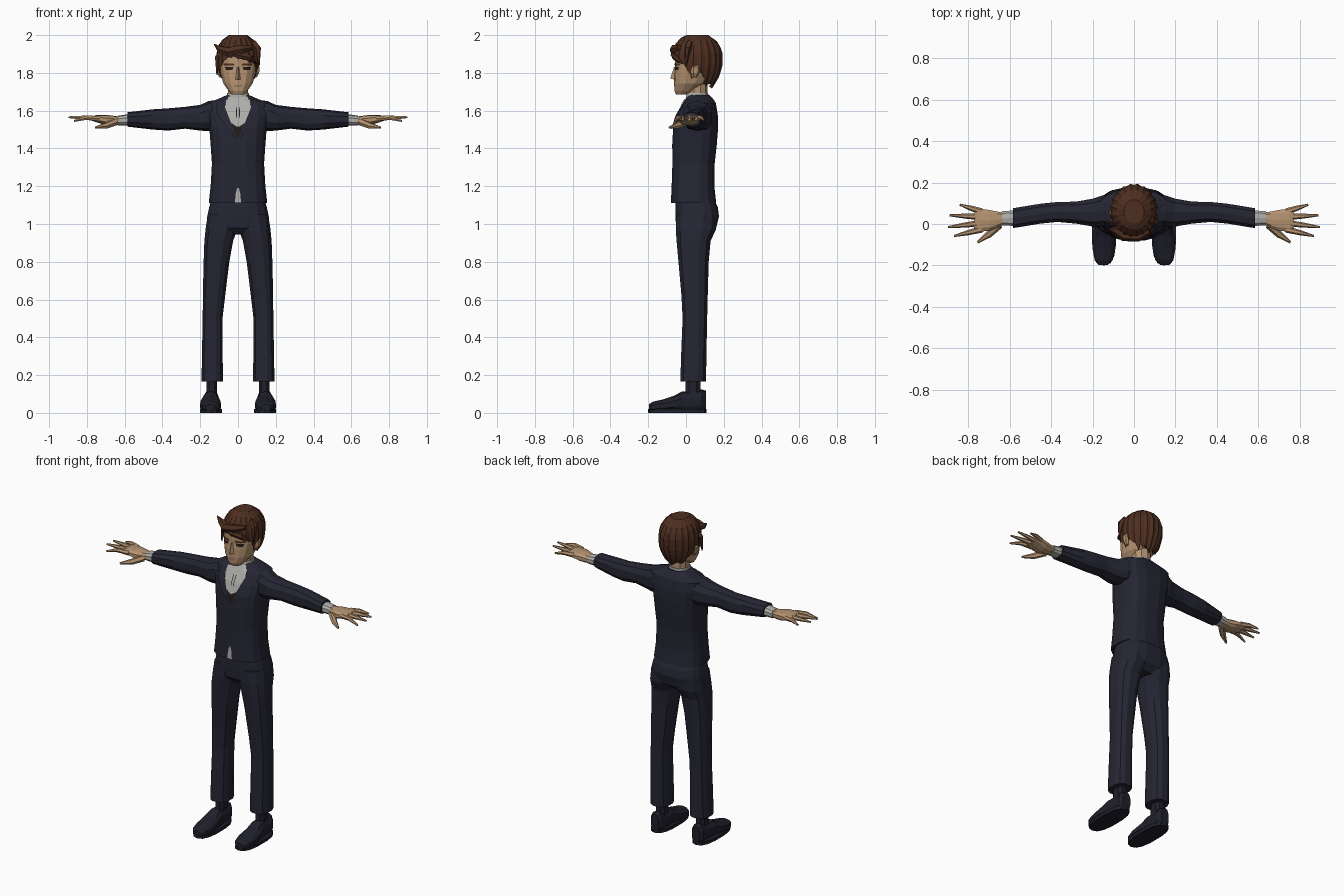
import bpy, bmesh, math, random
from mathutils import Vector
from mathutils.bvhtree import BVHTree

random.seed(4)


def material(name, rgb):
    m = bpy.data.materials.new(name)
    m.diffuse_color = (*rgb, 1)
    return m


SUIT = material("navy_cloth", (0.019, 0.019, 0.034))
SHOE = material("dark_leather", (0.014, 0.014, 0.024))
SHIRT = material("grey_white_cloth", (0.42, 0.42, 0.40))
SKIN = material("skin", (0.46, 0.29, 0.165))
LIP = material("dark_skin", (0.20, 0.11, 0.06))
HAIR = material("brown_hair", (0.075, 0.027, 0.014))
DARK = material("dark_brown", (0.018, 0.011, 0.009))


def make(name, verts, faces, mat, fix=True):
    me = bpy.data.meshes.new(name)
    me.from_pydata(verts, [], faces)
    if fix:
        bm = bmesh.new()
        bm.from_mesh(me)
        bmesh.ops.recalc_face_normals(bm, faces=bm.faces)
        bm.to_mesh(me)
        bm.free()
    me.materials.append(mat)
    ob = bpy.data.objects.new(name, me)
    bpy.context.collection.objects.link(ob)
    return ob


def skin_rings(n, rows):
    """Quads between rings of n points, with both ends closed."""
    f = [(r * n + i, r * n + (i + 1) % n, (r + 1) * n + (i + 1) % n, (r + 1) * n + i)
         for r in range(rows - 1) for i in range(n)]
    return f + [tuple(range(n)), tuple(range((rows - 1) * n, rows * n))]


def loft(name, axis, rings, mat, n=12, p=2.5, side=1):
    """Rounded-box rings: (position, a0, a1, b0, b1) across the chosen axis."""
    fit = math.cos(math.pi / n) ** (2 / p)
    verts = []
    for t, a0, a1, b0, b1 in rings:
        for i in range(n):
            ang = (i + 0.5) * 2 * math.pi / n
            c, s = math.cos(ang), math.sin(ang)
            a = (a0 + a1) / 2 + (a1 - a0) / 2 * math.copysign(abs(c) ** (2 / p), c) / fit
            b = (b0 + b1) / 2 + (b1 - b0) / 2 * math.copysign(abs(s) ** (2 / p), s) / fit
            x, y, z = {"x": (t, a, b), "y": (a, t, b), "z": (a, b, t)}[axis]
            verts.append((x * side, y, z))
    return make(name, verts, skin_rings(n, len(rings)), mat)


def tube(name, points, radii, mat, n=6, flat=1.0):
    """Tapered tube through points, flattened vertically by flat."""
    pts = [Vector(q) for q in points]
    verts = []
    for k, q in enumerate(pts):
        d = (pts[min(k + 1, len(pts) - 1)] - pts[max(k - 1, 0)]).normalized()
        u = d.cross(Vector((0, 0, 1))).normalized()
        w = u.cross(d)
        for i in range(n):
            a = i * 2 * math.pi / n
            verts.append(q + radii[k] * (math.cos(a) * u + flat * math.sin(a) * w))
    return make(name, verts, skin_rings(n, len(pts)), mat)


def plate(name, target, rows, mat, lift=0.004, nx=5, sub=5):
    """Thin patch laid on the front of target; rows are (z, x0, x1) from the top down."""
    me = target.data
    tree = BVHTree.FromPolygons([v.co for v in me.vertices], [tuple(q.vertices) for q in me.polygons])
    lines = []
    for (z0, a0, b0), (z1, a1, b1) in zip(rows, rows[1:]):
        for k in range(sub + (rows[-1][0] == z1)):
            t = k / sub
            lines.append((z0 + (z1 - z0) * t, a0 + (a1 - a0) * t, b0 + (b1 - b0) * t))
    verts = []
    for z, a, b in lines:
        for i in range(nx + 1):
            x = a + (b - a) * i / nx
            hit = tree.ray_cast(Vector((x, -2, z)), Vector((0, 1, 0)))[0]
            verts.append((x, (hit.y if hit else 0.0) - lift, z))
    w = nx + 1
    faces = [(r * w + i, (r + 1) * w + i, (r + 1) * w + i + 1, r * w + i + 1)
             for r in range(len(lines) - 1) for i in range(nx)]
    return make(name, verts, faces, mat, fix=False)


# Jacket body
jacket = loft("jacket", "z", [
    (1.11, -.155, .155, -.08, .16), (1.20, -.145, .145, -.076, .15),
    (1.32, -.138, .138, -.072, .152), (1.42, -.145, .145, -.073, .163),
    (1.51, -.152, .152, -.068, .17), (1.58, -.168, .168, -.045, .168),
    (1.64, -.165, .165, -.012, .158), (1.66, -.11, .11, 0, .145),
    (1.682, -.06, .06, .012, .125)], SUIT, n=16, p=2.8)

# Shirt front, waistcoat, collar, tie edges and the gap at the hem
plate("shirt_front", jacket, [(1.675, -.05, .05), (1.62, -.07, .07), (1.535, -.037, .037),
                              (1.515, -.006, .006)], SHIRT)
plate("waistcoat", jacket, [(1.535, -.037, .037), (1.455, -.002, .002)], DARK, lift=.003)
plate("hem_gap", jacket, [(1.19, -.005, .005), (1.16, -.012, .012), (1.115, -.016, .016)], SHIRT)
loft("shirt_collar", "z", [(1.65, -.066, .066, -.002, .125), (1.693, -.057, .057, .004, .117)],
     SHIRT, n=12, p=2.2)
for s, tag in ((1, "left"), (-1, "right")):
    def span(z, a, b):
        return (z, min(a * s, b * s), max(a * s, b * s))
    plate("lapel_" + tag, jacket, [span(1.66, .07, .10), span(1.62, .07, .115), span(1.57, .052, .105),
                                   span(1.455, .002, .012)], SUIT, lift=.008)
    plate("collar_wing_" + tag, jacket, [span(1.66, .012, .065), span(1.635, .02, .068),
                                         span(1.605, .045, .052)], SHIRT, lift=.009)
    plate("tie_edge_" + tag, jacket, [span(1.62, .007, .011), span(1.56, .005, .009)], DARK, lift=.007, nx=1)

    # Sleeve and cuff
    loft("sleeve_" + tag, "x", [
        (.09, .01, .14, 1.51, 1.655), (.155, -.012, .137, 1.495, 1.648), (.20, -.012, .122, 1.497, 1.628),
        (.28, .002, .108, 1.507, 1.618), (.37, .010, .106, 1.497, 1.610),
        (.45, .002, .098, 1.502, 1.605), (.585, -.02, .076, 1.517, 1.59)], SUIT, n=10, side=s)
    loft("shirt_cuff_" + tag, "x", [(.57, -.01, .066, 1.522, 1.582), (.636, -.006, .062, 1.522, 1.572)],
         SHIRT, n=10, side=s)

    # Hand
    loft("palm_" + tag, "x", [
        (.62, 0, .055, 1.527, 1.567), (.66, -.018, .06, 1.522, 1.572), (.70, -.034, .068, 1.524, 1.577),
        (.75, -.036, .074, 1.54, 1.576), (.772, -.028, .066, 1.547, 1.57)], SKIN, n=10, side=s)
    fingers = {"index": (-.026, .868, -.058, 1.545), "middle": (.005, .897, -.015, 1.565),
               "ring": (.034, .89, .042, 1.566), "little": (.06, .84, .093, 1.553)}
    for fname, (y0, x1, y1, z1) in fingers.items():
        tube(fname + "_finger_" + tag, [(.735 * s, y0, 1.558), ((.735 + x1) / 2 * s, (y0 + y1) / 2, 1.563),
                                        (x1 * s, y1, z1)], (.016, .0125, .005), SKIN)
    tube("thumb_" + tag, [(.65 * s, -.003, 1.54), (.70 * s, -.05, 1.52), (.755 * s, -.088, 1.51)],
         (.02, .017, .006), SKIN)

    # Trouser leg
    loft("trouser_leg_" + tag, "z", [
        (1.05, .01, .16, -.05, .16), (.97, .004, .172, -.054, .158), (.91, .026, .178, -.05, .13),
        (.80, .046, .182, -.04, .12), (.62, .068, .186, -.024, .115), (.50, .082, .187, -.018, .112),
        (.30, .081, .191, -.026, .108), (.165, .080, .193, -.03, .106)], SUIT, n=12, side=s)

    # Sock, shoe and sole
    loft("sock_" + tag, "z", [(.19, .11, .165, 0, .075), (.09, .11, .168, -.005, .078)], SHOE, n=8, side=s)
    loft("shoe_" + tag, "y", [
        (-.197, .125, .172, .008, .045), (-.175, .103, .19, .004, .058), (-.12, .09, .20, .004, .07),
        (-.06, .093, .198, .004, .09), (-.02, .10, .188, .004, .112), (.04, .103, .182, .004, .112),
        (.085, .102, .182, .004, .122), (.105, .115, .168, .006, .115)], SHOE, n=10, p=2.3, side=s)
    loft("sole_" + tag, "z", [(0, .086, .202, -.198, .106), (.02, .086, .202, -.198, .106)],
         SHOE, n=14, p=2.6, side=s)

# Hips
loft("trouser_hips", "z", [
    (1.14, -.138, .138, -.052, .145), (1.09, -.152, .152, -.056, .168), (1.04, -.163, .163, -.056, .175),
    (.98, -.165, .165, -.052, .16), (.945, -.09, .09, -.02, .12)], SUIT, n=16, p=2.8)

# Neck and head
loft("neck", "z", [(1.64, -.052, .052, .01, .112), (1.76, -.052, .052, .005, .112)], SKIN, n=10, p=2.1)
head = loft("head", "z", [
    (1.685, -.032, .032, -.052, .0), (1.705, -.05, .05, -.06, .05), (1.745, -.078, .078, -.061, .105),
    (1.79, -.09, .09, -.06, .14), (1.83, -.097, .097, -.056, .155), (1.90, -.10, .10, -.055, .165),
    (1.955, -.075, .075, -.03, .14)], SKIN, n=14, p=2.4)

# Nose
make("nose", [(-.009, -.052, 1.83), (.009, -.052, 1.83), (-.017, -.054, 1.762), (.017, -.054, 1.762),
              (0, -.083, 1.77), (0, -.064, 1.83)],
     [(0, 2, 4, 5), (1, 5, 4, 3), (2, 3, 4), (0, 5, 1), (0, 1, 3, 2)], SKIN)

# Eyes, brows, mouth and ears
plate("mouth", head, [(1.734, -.022, .022), (1.729, -.018, .018)], LIP, lift=.003, sub=1)
for s, tag in ((1, "left"), (-1, "right")):
    def span(z, a, b):
        return (z, min(a * s, b * s), max(a * s, b * s))
    plate("eye_" + tag, head, [span(1.832, .024, .07), span(1.815, .03, .064)], DARK, sub=2)
    plate("brow_" + tag, head, [span(1.85, .024, .08), span(1.838, .016, .074)], HAIR, lift=.006, sub=2)
    loft("ear_" + tag, "z", [(1.775, .085, .098, .035, .055), (1.80, .088, .112, .03, .07),
                             (1.83, .088, .115, .03, .075), (1.845, .09, .105, .04, .065)],
         SKIN, n=6, p=2, side=s)

# Hair cap: pointed locks around a rim that dips at the back and the sideburns
PROFILE = [(2.0, .42), (1.985, .66), (1.95, .88), (1.90, 1.0), (1.83, .98), (1.78, .86), (1.72, .6)]
RIM = [(0, 1.885), (35, 1.87), (58, 1.84), (72, 1.765), (88, 1.80), (105, 1.80), (125, 1.745), (180, 1.73)]


def lerp(table, v):
    for (a, fa), (b, fb) in zip(table, table[1:]):
        if min(a, b) <= v <= max(a, b):
            return fa + (fb - fa) * (v - a) / (b - a)
    return table[-1][1]


N, ROWS = 40, 9
locks = [(random.uniform(-.012, .012), 1.0 if i % 2 else .95) for i in range(N)]
verts = []
for j in range(ROWS + 1):
    for i in range(N):
        a = 2 * math.pi * i / N
        deg = math.degrees(min(a, 2 * math.pi - a))
        jit, ridge = locks[i]
        rim = lerp(RIM, deg) + jit + (0.008 if i % 2 else -.008)
        t = min(j, ROWS - 1) / (ROWS - 1)
        z = 2.0 + (rim - 2.0) * t
        r = lerp(PROFILE, z) * (1 if j == 0 else ridge)
        if j == ROWS:  # rim turned inward
            r, z = r * .8, z + .01
        verts.append((.116 * r * math.sin(a), .06 - .136 * r * math.cos(a), z))
make("hair", verts, skin_rings(N, ROWS + 1), HAIR)

# Swept fringe and loose tufts
tube("fringe_sweep", [(.075, -.035, 1.935), (.02, -.06, 1.925), (-.05, -.055, 1.91), (-.095, -.03, 1.925),
                      (-.127, -.025, 1.952)], (.012, .026, .028, .02, .002), HAIR, n=6)
tube("fringe_low", [(-.06, -.045, 1.915), (.0, -.062, 1.895), (.06, -.052, 1.88), (.097, -.02, 1.85)],
     (.01, .02, .018, .003), HAIR, n=6)
for s, z in ((1, 1.93), (-1, 1.88)):
    tube("side_tuft", [(.08 * s, .02, z + .03), (.105 * s, .01, z), (.112 * s, .0, z - .09)],
         (.02, .018, .003), HAIR, n=5)
